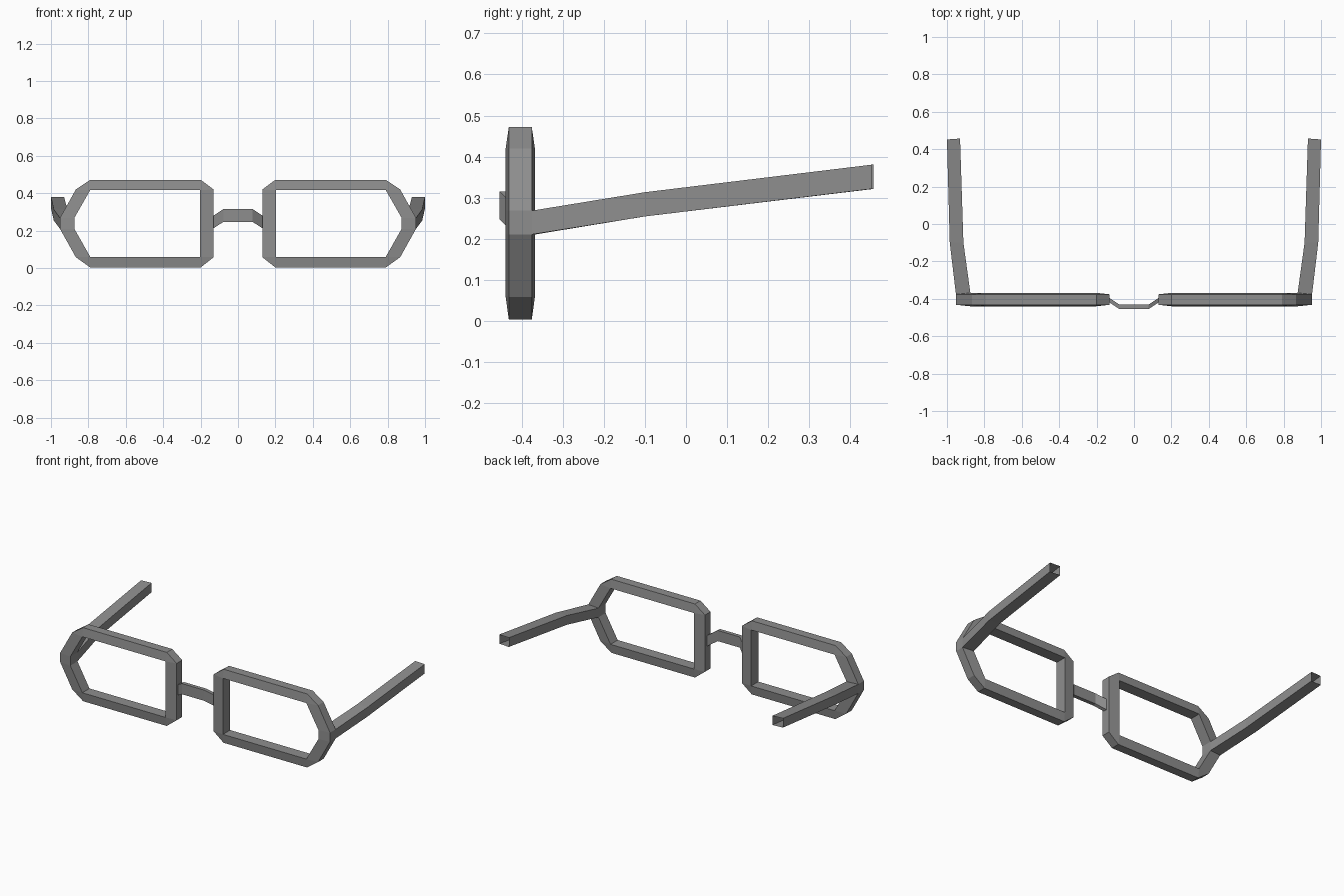
import bpy, bmesh

if "Cube" in bpy.data.objects:
    bpy.data.objects.remove(bpy.data.objects["Cube"])

mat = bpy.data.materials.new("frame grey")
mat.diffuse_color = (0.27, 0.27, 0.27, 1)
mat.use_nodes = True
mat.node_tree.nodes["Principled BSDF"].inputs["Base Color"].default_value = mat.diffuse_color


def make(name, verts, faces, mirror=True):
    bm = bmesh.new()
    vs = [bm.verts.new(v) for v in verts]
    for f in faces:
        bm.faces.new([vs[i] for i in f])
    bmesh.ops.recalc_face_normals(bm, faces=bm.faces)
    me = bpy.data.meshes.new(name)
    bm.to_mesh(me)
    bm.free()
    me.materials.append(mat)
    ob = bpy.data.objects.new(name, me)
    bpy.context.collection.objects.link(ob)
    if mirror:
        ob.modifiers.new("mirror", 'MIRROR').use_mirror_merge = False
    return ob


def tube(name, sections, caps, mirror):
    """Join a row of four-cornered sections into a square tube."""
    verts = [p for s in sections for p in s]
    faces = []
    for s in range(len(sections) - 1):
        for k in range(4):
            n = (k + 1) % 4
            faces.append((4*s + k, 4*s + n, 4*s + 4 + n, 4*s + 4 + k))
    if caps:
        e = len(verts) - 4
        faces += [(0, 1, 2, 3), (e, e + 1, e + 2, e + 3)]
    return make(name, verts, faces, mirror)


# Lens rim: chamfered outer outline, six-cornered opening
outer = [(.13, .42), (.2, .472), (.79, .472), (.867, .42), (.952, .268),
         (.952, .21), (.867, .058), (.79, .003), (.2, .003), (.13, .058)]
inner = [(.202, .417), (.79, .417), (.875, .268), (.875, .21), (.79, .06), (.202, .06)]
link = [0, 0, 1, 1, 2, 3, 4, 4, 5, 5]      # opening corner facing each outer corner
YF, YB, TAPER = -.44, -.368, .008
verts = [(x, YF + TAPER, z) for x, z in outer] + [(x, YB - TAPER, z) for x, z in outer]
verts += [(x, YF, z) for x, z in inner] + [(x, YB, z) for x, z in inner]
faces = []
for i in range(10):
    j = (i + 1) % 10
    a, b = link[i], link[j]
    faces.append((i, j, 10 + j, 10 + i))
    for o, n in ((0, 20), (10, 26)):
        if o == 10 and i == 4:
            continue                        # the temple arm grows from here
        faces.append((o + i, o + j, n + b, n + a) if a != b else (o + i, o + j, n + a))
    if a != b:
        faces.append((20 + a, 20 + b, 26 + b, 26 + a))
make("lens_rim", verts, faces)

# Temple arms: open-ended square tubes, rising and bending towards the back
stations = [(.875, YB, .952, YB - TAPER, .21, .268),
            (.912, -.1, .985, -.1, .254, .313),
            (.93, .457, 1.0, .452, .321, .38)]
tube("temple_arm", [[(xi, yi, lo), (xo, yo, lo), (xo, yo, hi), (xi, yi, hi)]
                    for xi, yi, xo, yo, lo, hi in stations], False, True)

# Nose bridge: flat strip arched up and forward
path = [(-.135, -.405, .21), (-.078, -.443, .247), (.078, -.443, .247), (.135, -.405, .21)]
tube("nose_bridge", [[(x, y - .012, z), (x, y + .012, z),
                      (x, y + .012, z + .068), (x, y - .012, z + .068)]
                     for x, y, z in path], True, False)
